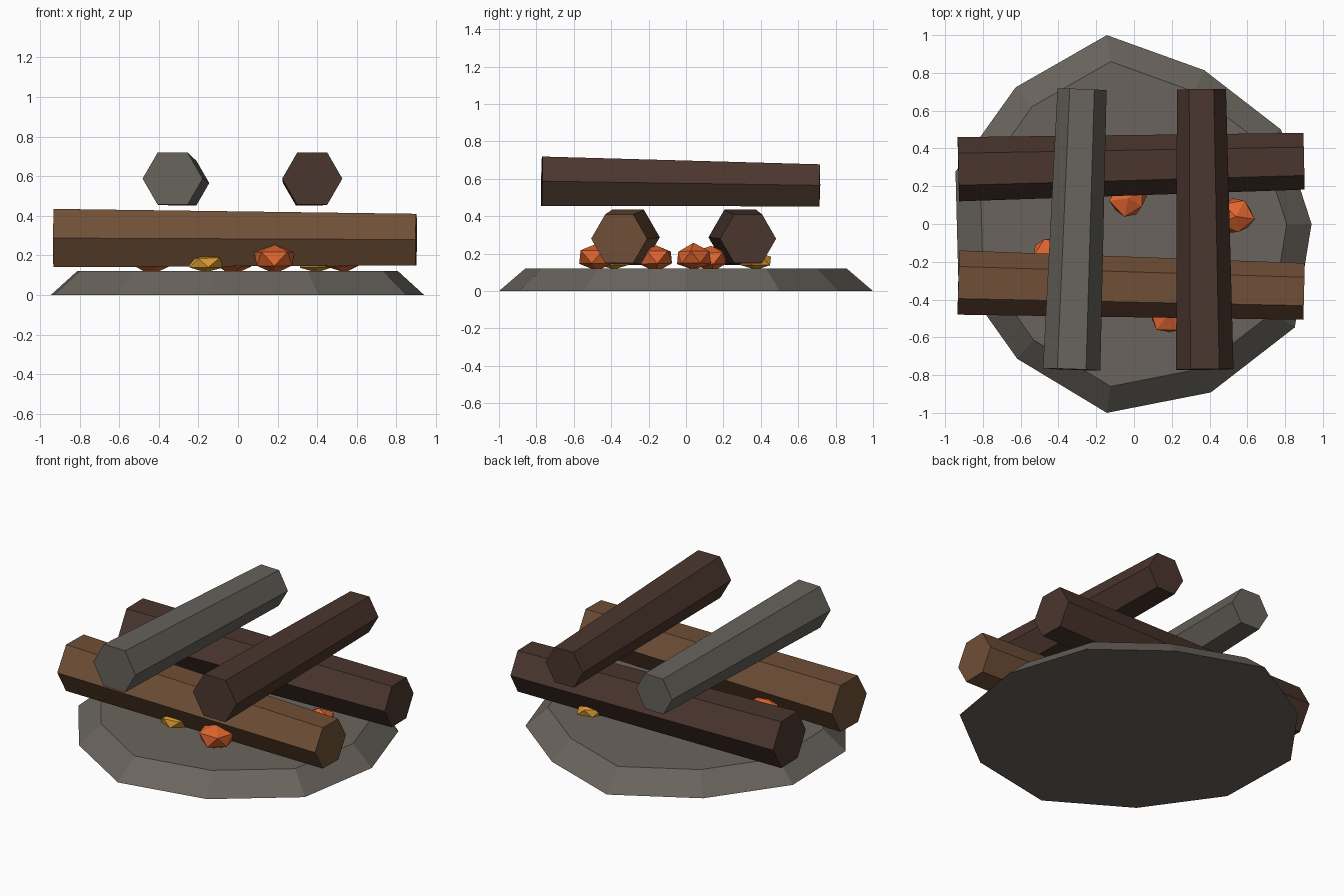
import bpy, bmesh, math, random
from mathutils import Vector

if "Cube" in bpy.data.objects:
    bpy.data.objects.remove(bpy.data.objects["Cube"])

random.seed(4)


def material(name, hex_colour):
    def lin(c):
        return c / 12.92 if c <= 0.04045 else ((c + 0.055) / 1.055) ** 2.4
    m = bpy.data.materials.new(name)
    rgb = [lin(int(hex_colour[i:i + 2], 16) / 255) for i in (0, 2, 4)]
    m.diffuse_color = (*rgb, 1)
    m.use_nodes = True
    m.node_tree.nodes["Principled BSDF"].inputs["Base Color"].default_value = m.diffuse_color
    return m


STONE = material("stone grey", "6a645d")
ASH = material("ash grey", "67635c")
BROWN = material("bark brown", "6f4f37")
DARK = material("charred brown", "4b362e")
ORANGE = material("ember orange", "e0652f")
GOLD = material("ember gold", "dc9c2e")


def finish(bm, name, mat):
    bmesh.ops.recalc_face_normals(bm, faces=bm.faces)
    mesh = bpy.data.meshes.new(name)
    bm.to_mesh(mesh)
    bm.free()
    mesh.materials.append(mat)
    obj = bpy.data.objects.new(name, mesh)
    bpy.context.collection.objects.link(obj)
    return obj


def prism(name, ring_a, ring_b, mat):
    """Closed solid between two rings of points."""
    bm = bmesh.new()
    a = [bm.verts.new(p) for p in ring_a]
    b = [bm.verts.new(p) for p in ring_b]
    n = len(a)
    bm.faces.new(a[::-1])
    bm.faces.new(b)
    for i in range(n):
        j = (i + 1) % n
        bm.faces.new((a[i], a[j], b[j], b[i]))
    return finish(bm, name, mat)


def log(name, start, end, r0, r1, mat):
    """Tapered six-sided log with a flat side up."""
    p, q = Vector(start), Vector(end)
    d = (q - p).normalized()
    side = d.cross(Vector((0, 0, 1))).normalized()
    up = side.cross(d)

    def ring(c, r):
        return [c + r * (math.cos(k * math.pi / 3) * side + math.sin(k * math.pi / 3) * up)
                for k in range(6)]
    prism(name, ring(p, r0), ring(q, r1), mat)


def ember(name, centre, size, mat, spin):
    """Rough faceted coal."""
    bm = bmesh.new()
    bmesh.ops.create_icosphere(bm, subdivisions=1, radius=1)
    c, s = math.cos(spin), math.sin(spin)
    for v in bm.verts:
        p = v.co * random.uniform(0.88, 1.12)
        v.co = Vector(centre) + Vector(((p.x * c - p.y * s) * size[0],
                                        (p.x * s + p.y * c) * size[1],
                                        p.z * size[2]))
    finish(bm, name, mat)


# Irregular eleven-sided stone slab with sloping rim
radii = [0.94, 0.925, 0.895, 1.01, 0.957, 0.985, 0.97, 0.944, 1.01, 0.98, 1.012]


def slab_ring(scale, z):
    return [(r * scale * math.cos(i * math.tau / 11), r * scale * math.sin(i * math.tau / 11), z)
            for i, r in enumerate(radii)]


prism("stone_base", slab_ring(1, 0), slab_ring(0.86, 0.12), STONE)

# Lower pair of logs along x, upper pair across them
log("front_log", (-0.93, -0.31, 0.2875), (0.90, -0.357, 0.28), 0.17, 0.15, BROWN)
log("back_log", (-0.93, 0.29, 0.2875), (0.90, 0.332, 0.28), 0.17, 0.15, DARK)
log("upper_left_log", (-0.33, -0.77, 0.5875), (-0.275, 0.713, 0.565), 0.152, 0.13, ASH)
log("upper_right_log", (0.375, -0.77, 0.5875), (0.357, 0.713, 0.565), 0.152, 0.13, DARK)

# Embers scattered on the slab
ember("ember_front", (0.185, -0.475, 0.18), (0.115, 0.11, 0.078), ORANGE, 0.3)
ember("ember_right", (0.54, 0.04, 0.18), (0.105, 0.1, 0.072), ORANGE, 1.1)
ember("ember_middle", (-0.03, 0.135, 0.175), (0.105, 0.1, 0.07), ORANGE, 2.0)
ember("ember_left", (-0.44, -0.16, 0.18), (0.11, 0.1, 0.072), ORANGE, 0.7)
ember("glow_front", (-0.165, -0.385, 0.162), (0.1, 0.1, 0.052), GOLD, 0.5)
ember("glow_back", (0.40, 0.375, 0.162), (0.095, 0.095, 0.05), GOLD, 1.6)
